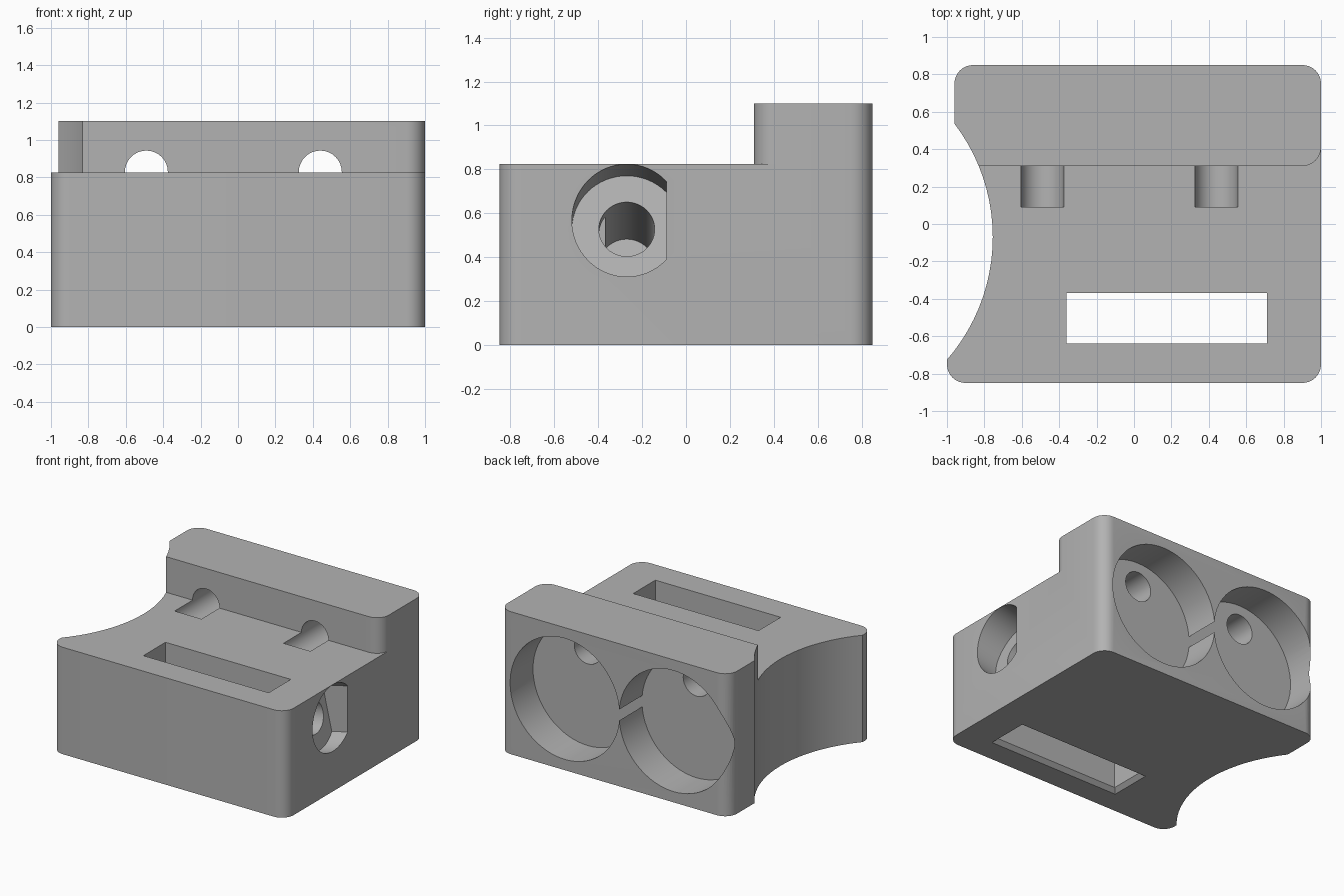
import bpy, bmesh, math
from mathutils import Matrix

if "Cube" in bpy.data.objects:
    bpy.data.objects.remove(bpy.data.objects["Cube"])

grey = bpy.data.materials.new("light_grey")
grey.diffuse_color = (0.45, 0.45, 0.45, 1)
grey.use_nodes = True
grey.node_tree.nodes["Principled BSDF"].inputs["Base Color"].default_value = grey.diffuse_color


def make_object(name, bm):
    bmesh.ops.recalc_face_normals(bm, faces=bm.faces)
    mesh = bpy.data.meshes.new(name)
    bm.to_mesh(mesh)
    bm.free()
    ob = bpy.data.objects.new(name, mesh)
    bpy.context.collection.objects.link(ob)
    mesh.materials.append(grey)
    return ob


def prism(name, outline, z0, z1):
    bm = bmesh.new()
    face = bm.faces.new([bm.verts.new((x, y, z0)) for x, y in outline])
    top = bmesh.ops.extrude_face_region(bm, geom=[face])["geom"]
    bmesh.ops.translate(bm, vec=(0, 0, z1 - z0),
                        verts=[v for v in top if isinstance(v, bmesh.types.BMVert)])
    return make_object(name, bm)


def cylinder(name, radius, length, matrix, sides=64):
    """Cylinder running from its origin along local +z."""
    bm = bmesh.new()
    bmesh.ops.create_cone(bm, cap_ends=True, segments=sides, radius1=radius, radius2=radius,
                          depth=length, matrix=matrix @ Matrix.Translation((0, 0, length / 2)))
    return make_object(name, bm)


def arc(cx, cy, r, a0, a1, n=8):
    return [(cx + r * math.cos(math.radians(a0 + (a1 - a0) * i / n)),
             cy + r * math.sin(math.radians(a0 + (a1 - a0) * i / n))) for i in range(n + 1)]


def box(name, x0, x1, y0, y1, z0, z1):
    return prism(name, [(x0, y0), (x1, y0), (x1, y1), (x0, y1)], z0, z1)


def boolean(target, tool, operation="DIFFERENCE"):
    mod = target.modifiers.new("cut", "BOOLEAN")
    mod.operation, mod.solver, mod.object = operation, "EXACT", tool
    bpy.context.view_layer.objects.active = target
    bpy.ops.object.modifier_apply(modifier=mod.name)
    bpy.data.objects.remove(tool)


# Body with rounded corners; the back half is slightly narrower on the left
R = 0.1
outline = (arc(-1 + R, -0.85 + R, R, 180, 270) + arc(1 - R, -0.85 + R, R, 270, 360)
           + arc(1 - R, 0.85 - R, R, 0, 90) + arc(-0.96 + R, 0.85 - R, R, 90, 180)
           + [(-0.96, 0), (-1, 0)])
body = prism("mount_block", outline, 0, 1.10)

# Lowered front deck, leaving a raised back wall with a rounded right corner
step = [(-1.5, -1.5), (1.5, -1.5), (1.5, 0.41)] + arc(0.9, 0.41, R, 0, -90) + [(-1.5, 0.31)]
boolean(body, prism("deck_cut", step, 0.825, 1.5))

# Hollow left side
boolean(body, cylinder("side_hollow", 1.0, 2, Matrix.Translation((-1.755, -0.07, -0.5)), 96))

# Slot through the deck, flared at the underside
boolean(body, box("slot", -0.36, 0.71, -0.64, -0.37, -0.1, 1))
flare = box("slot_flare", -0.36, 0.71, -0.64, -0.37, -0.01, 0.03)
for v in flare.data.vertices:
    if v.co.z < 0:
        v.co.x += math.copysign(0.04, v.co.x)
        v.co.y += 0.04 if v.co.y > -0.5 else -0.04
boolean(body, flare)

# Two round pockets in the back, each with a small hole to the deck
to_front = Matrix.Rotation(math.radians(90), 4, "X")
for x in (-0.49, 0.44):
    boolean(body, cylinder("back_pocket", 0.467, 0.5,
                           Matrix.Translation((x, 1.07, 0.55)) @ to_front, 72))
    boolean(body, cylinder("wire_hole", 0.115, 0.61,
                           Matrix.Translation((x, 0.70, 0.828)) @ to_front, 32))

# Tilted screw hole in the right side, with a recess cut flat towards the back
tilt = Matrix.Rotation(math.radians(-90 - 13), 4, "Y")
axis = Matrix.Translation((1, -0.27, 0.567)) @ tilt
recess = cylinder("recess", 0.25, 0.48, axis @ Matrix.Translation((0, 0, -0.3)), 64)
boolean(recess, box("recess_flat", 0, 2, -0.09, 0.5, -1, 2))
boolean(body, recess)
boolean(body, cylinder("screw_hole", 0.127, 0.85, axis @ Matrix.Translation((0, 0, 0.08)), 48))

# Smooth curves, crisp edges
bpy.ops.object.select_all(action="DESELECT")
body.select_set(True)
bpy.context.view_layer.objects.active = body
bpy.ops.object.shade_smooth_by_angle(angle=math.radians(30))
